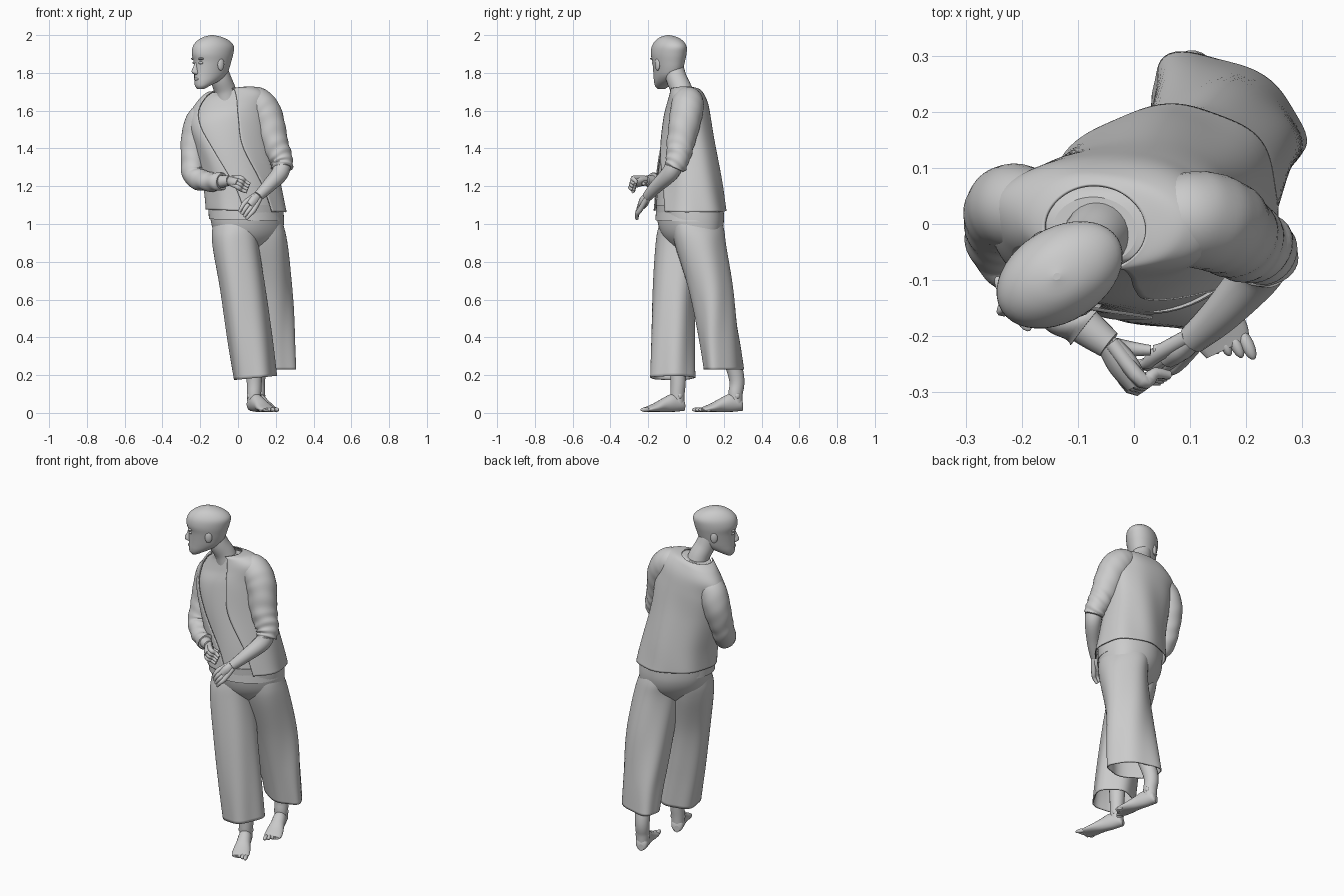
import bpy, bmesh, math
from math import sin, cos, pi, radians
from mathutils import Vector, Matrix

if "Cube" in bpy.data.objects:
    bpy.data.objects.remove(bpy.data.objects["Cube"])


def spline(keys, per):
    """Smooth interpolation through tuples of any length."""
    out, m = [], len(keys) - 1
    for i in range(m):
        k = [keys[max(0, min(m, i + d))] for d in (-1, 0, 1, 2)]
        for s in range(per):
            t = s / per
            out.append([0.5 * (2 * b + (c - a) * t + (2 * a - 5 * b + 4 * c - d) * t * t
                               + (3 * b - a - 3 * c + d) * t ** 3) for a, b, c, d in zip(*k)])
    out.append(list(keys[-1]))
    return out


def loft(name, rings, closed=True, caps=(True, True), thick=0, mat=None):
    bm = bmesh.new()
    vs = [[bm.verts.new(p) for p in r] for r in rings]
    n = len(vs[0])
    for r, q in zip(vs, vs[1:]):
        for j in range(n if closed else n - 1):
            k = (j + 1) % n
            bm.faces.new((r[j], r[k], q[k], q[j]))
    if caps[0]:
        bm.faces.new(vs[0][::-1])
    if caps[1]:
        bm.faces.new(vs[-1])
    bmesh.ops.recalc_face_normals(bm, faces=bm.faces)
    for f in bm.faces:
        f.smooth = len(f.verts) == 4
    me = bpy.data.meshes.new(name)
    bm.to_mesh(me)
    bm.free()
    ob = bpy.data.objects.new(name, me)
    if mat:
        ob.matrix_world = mat
    bpy.context.collection.objects.link(ob)
    if thick:
        md = ob.modifiers.new("cloth", "SOLIDIFY")
        md.thickness, md.offset = thick, -1
    return ob


def garment(name, secs, fold=None, n=64, per=8, caps=(False, False), thick=0.006, opening=False):
    """Stacked ellipses: z, cx, cy, a, b, angle, roll (+ opening start and end angle)."""
    rings = []
    keys = spline(secs, per)
    for i, s in enumerate(keys):
        z, cx, cy, a, b, ang, roll = s[:7]
        t0, t1 = (s[7], s[8] + 360) if opening else (0, 360)
        ca, sa = cos(radians(ang)), sin(radians(ang))
        ring = []
        for j in range(n):
            t = radians(t0 + (t1 - t0) * j / (n - 1 if opening else n))
            k = 1 + (fold(t, i / (len(keys) - 1)) if fold else 0)
            lx, ly = a * k * cos(t), b * k * sin(t)
            x = lx * ca - ly * sa
            ring.append((cx + x, cy + lx * sa + ly * ca, z + roll * x))
        rings.append(ring)
    return loft(name, rings, not opening, caps, thick)


def tube(name, pts, n=16, per=6, wrinkle=0, flat=1):
    """Round limb through (x, y, z, radius) points."""
    k = spline(pts, per)
    rings, m = [], len(k) - 1
    side = None
    for i, p in enumerate(k):
        d = (Vector(k[min(m, i + 1)][:3]) - Vector(k[max(0, i - 1)][:3])).normalized()
        side = d.orthogonal() if side is None else side - d * side.dot(d)
        side.normalize()
        up = d.cross(side)
        u, ring = i / m, []
        for j in range(n):
            t = 2 * pi * j / n
            r = p[3] * (1 + wrinkle * u * u * (sin(u * 60 + 3 * sin(t)) + 0.6 * sin(u * 33 + 3 * t)))
            ring.append(Vector(p[:3]) + side * r * cos(t) + up * r * flat * sin(t))
        rings.append(ring)
    return loft(name, rings)


def ball(name, loc, size, mat=Matrix()):
    bm = bmesh.new()
    bmesh.ops.create_uvsphere(bm, u_segments=16, v_segments=10, radius=1)
    for f in bm.faces:
        f.smooth = True
    me = bpy.data.meshes.new(name)
    bm.to_mesh(me)
    bm.free()
    ob = bpy.data.objects.new(name, me)
    ob.matrix_world = mat @ Matrix.Translation(loc) @ Matrix.Diagonal((*size, 1))
    bpy.context.collection.objects.link(ob)


# head, turned towards the person's right (local -y is the face)
H = Matrix.Translation((-0.14, -0.095, 0)) @ Matrix.Rotation(radians(-58), 4, 'Z')
skull = [(1.715, .05, .085, .02), (1.73, .02, .096, .038), (1.755, -.035, .1, .053),
         (1.785, -.08, .1, .063), (1.82, -.1, .1, .07), (1.86, -.113, .102, .077),
         (1.9, -.125, .113, .083), (1.94, -.13, .107, .08), (1.97, -.103, .082, .064),
         (1.99, -.058, .045, .04), (2.0, -.01, .004, .006)]
loft("head", [[(w * cos(t), -(f + b) / 2 + (f - b) / 2 * sin(t), z)
               for t in [2 * pi * j / 40 for j in range(40)]]
              for z, b, f, w in spline(skull, 4)], mat=H)
loft("nose", [[(w * cos(t), -.085 - max(0, d * sin(t)), z) for t in [2 * pi * j / 14 for j in range(14)]]
              for z, w, d in spline([(1.79, .012, .015), (1.798, .018, .032), (1.81, .016, .038),
                                     (1.835, .011, .027), (1.865, .009, .014)], 3)], mat=H)
ball("lips", (0, -.094, 1.767), (.022, .01, .008), H)
for s in (-1, 1):
    ball("eye", (s * .03, -.086, 1.853), (.015, .011, .008), H)
    ball("brow", (s * .031, -.089, 1.875), (.026, .012, .007), H)
    ball("ear", (s * .074, .012, 1.845), (.011, .02, .033), H)
tube("neck", [(-.055, -.01, 1.64, .066), (-.07, -.025, 1.71, .058), (-.092, -.05, 1.77, .055),
              (-.11, -.065, 1.83, .052)], n=24)

# undershirt and open jacket
shirt = [(1.02, .045, .015, .205, .17, 25, -.03), (1.2, .025, .01, .195, .155, 22, 0),
         (1.4, -.02, 0, .19, .13, 15, .1), (1.55, -.045, 0, .195, .11, 5, .22),
         (1.63, -.05, .005, .188, .09, -4, .24), (1.685, -.058, 0, .135, .07, -6, .22),
         (1.705, -.07, -.012, .075, .06, -5, .15)]
garment("undershirt", shirt, caps=(True, True), thick=0)
gap = [(-72, -115), (-76, -120), (-87, -133), (-80, -140), (-75, -140), (-70, -138), (-60, -130)]
jacket = [(max(s[0], 1.07) + (.008 if s[0] > 1.6 else 0), s[1], s[2] + .004, s[3] + .015, s[4] + .018, *s[5:], *g)
          for s, g in zip(shirt, gap)]
garment("jacket", jacket, lambda t, u: .018 * (1 - u) * sin(7 * t) + .008 * sin(4 * t + 14 * u),
        n=96, opening=True)

# sleeves and forearms
tube("left_sleeve", [(.03, .015, 1.645, .06), (.095, .01, 1.643, .084), (.15, 0, 1.575, .086),
                     (.192, -.028, 1.43, .074), (.228, -.045, 1.34, .062), (.232, -.062, 1.295, .055)],
     n=32, per=12, wrinkle=.06)
tube("left_forearm", [(.23, -.05, 1.35, .045), (.225, -.08, 1.275, .046), (.16, -.155, 1.2, .036),
                      (.105, -.205, 1.145, .027)])
tube("right_sleeve", [(-.13, .015, 1.58, .055), (-.19, .025, 1.56, .075), (-.222, .028, 1.47, .077),
                      (-.237, 0, 1.35, .066), (-.23, -.045, 1.255, .06), (-.16, -.12, 1.225, .052),
                      (-.085, -.18, 1.225, .045)], n=32, per=12, wrinkle=.06)
tube("right_forearm", [(-.14, -.135, 1.225, .037), (-.09, -.18, 1.225, .034), (-.045, -.215, 1.23, .026)])


# hands: palm plus four fingers and a thumb
def hand(name, wrist, knuckle, tip, spread, thumb):
    w, k, t, s = map(Vector, (wrist, knuckle, tip, spread))
    for i in range(4):
        o = s * (i - 1.5)
        mid = (k + t) / 2 + o + (t - k).cross(s).normalized() * .008
        tube(name + "_finger", [(*(w + o * .5), .014), (*(k + o), .014), (*mid, .011),
                                (*(t + o * .9), .008)], n=8, per=4)
    tube(name + "_palm", [(*w, .024), (*((w + k) / 2), .03), (*k, .024)], n=12, per=4, flat=.75)
    th = Vector(thumb)
    tube(name + "_thumb", [(*w, .015), (*((w + th) / 2 + s * .5), .014), (*th, .009)], n=8, per=4)


hand("left_hand", (.105, -.205, 1.145), (.062, -.238, 1.095), (.025, -.255, 1.045),
     (.014, -.004, -.014), (.035, -.225, 1.12))
hand("right_hand", (-.045, -.215, 1.23), (.005, -.285, 1.22), (.055, -.275, 1.19),
     (-.006, -.004, -.015), (.03, -.225, 1.215))

# wide trousers
garment("trouser_seat", [(.84, .06, .03, .08, .06, 28, 0), (.88, .06, .03, .14, .1, 28, 0),
                         (.94, .057, .028, .185, .145, 28, 0), (1.01, .05, .025, .2, .168, 27, 0),
                         (1.1, .045, .02, .2, .172, 25, 0)],
        lambda t, u: .008 * sin(6 * t), caps=(True, True), thick=0)


def pleats(t, u):
    return .045 * (1 - u) * sin(5 * t + 1) + .02 * sin(3 * t + 5 * u)


garment("right_trouser_leg", [(.185, .09, -.07, .112, .118, 0, .1), (.4, .06, -.07, .118, .115, 8, .03),
                              (.65, .025, -.062, .12, .115, 15, 0), (.88, -.012, -.035, .122, .13, 20, 0),
                              (.98, -.015, -.02, .118, .132, 25, 0), (1.06, 0, 0, .11, .12, 25, 0)], pleats)
garment("left_trouser_leg", [(.23, .165, .2, .148, .088, -28, 0), (.4, .16, .175, .14, .1, -22, 0),
                             (.65, .15, .13, .133, .118, 0, 0), (.88, .135, .075, .128, .135, 15, 0),
                             (.98, .122, .06, .118, .14, 25, 0), (1.06, .1, .045, .11, .13, 25, 0)], pleats)


# bare lower legs and feet (local -y is the toe end)
def foot(side, heel, turn, shin_top):
    M = Matrix.Translation((*heel, 0)) @ Matrix.Rotation(radians(turn), 4, 'Z')
    prof = [(.038, .015, .03, .02), (.025, .032, .045, .035), (-.03, .037, .052, .048), (-.08, .039, .042, .038),
            (-.13, .047, .028, .025), (-.17, .049, .02, .016), (-.195, .042, .016, .01)]
    loft(side + "_foot", [[(w * cos(t), y, max(.006, z + h * sin(t)))
                           for t in [2 * pi * j / 20 for j in range(20)]]
                          for y, w, z, h in spline(prof, 4)], mat=M)
    inner = 1 if side == "right" else -1
    for i in range(5):
        ball(side + "_toe", (inner * (.034 - .018 * i), -.203 + .009 * i, .017),
             (.012 - .001 * i, .03 - .003 * i, .012), M)
    a = M @ Vector((0, 0, 0))
    tube(side + "_shin", [(a.x, a.y, .05, .036), (a.x, a.y, .1, .038), (a.x, a.y + .003, .2, .042),
                          (*shin_top, .055)], n=20)
    for s in (-1, 1):
        ball(side + "_ankle_bone", (s * .031, 0, .09), (.01, .014, .016), M)


foot("right", (.085, -.045), 25, (.07, -.06, .45))
foot("left", (.105, .262), 20, (.14, .19, .45))
